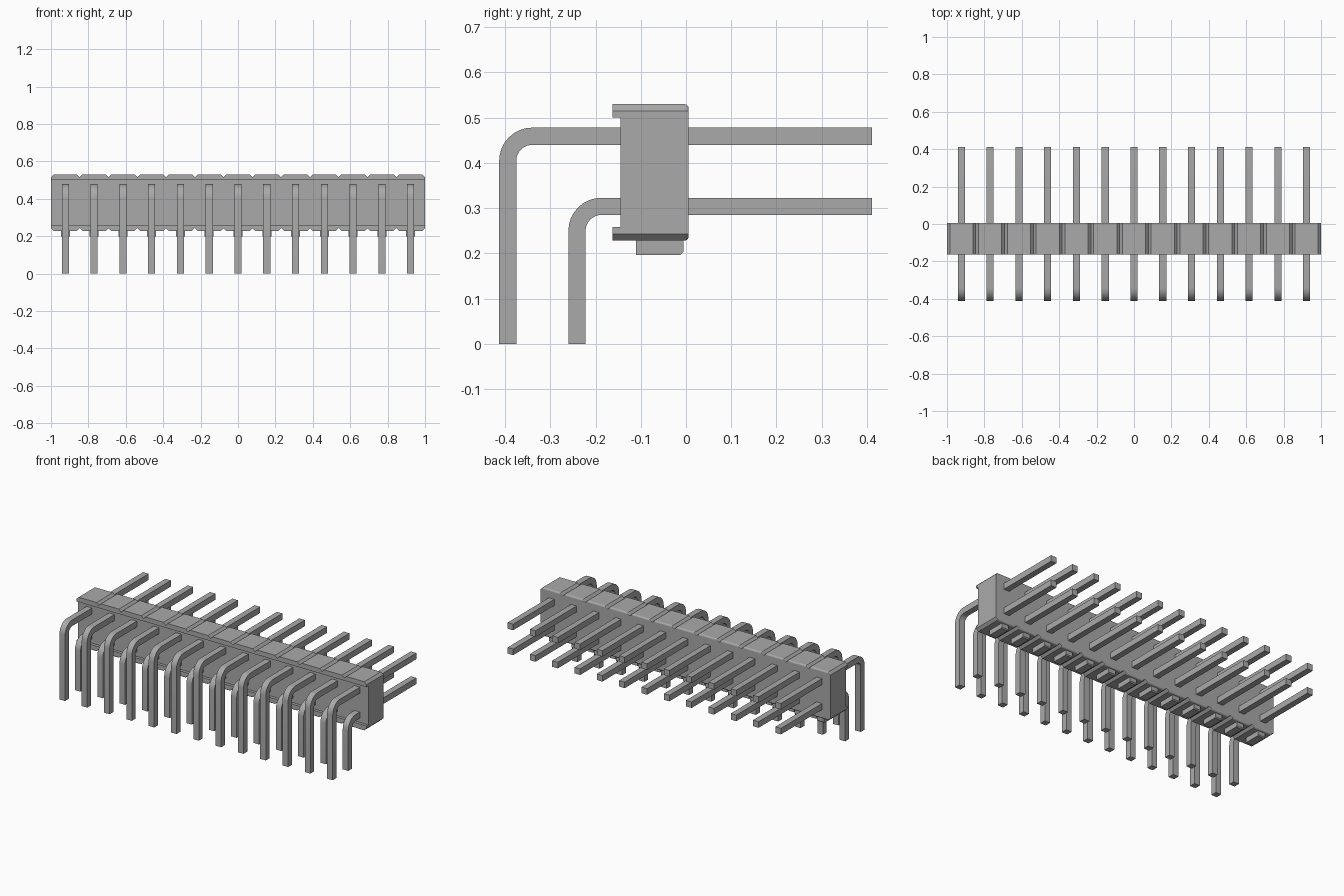
import bpy, bmesh, math

cube = bpy.data.objects.get("Cube")
if cube:
    bpy.data.objects.remove(cube, do_unlink=True)

COUNT = 13
PITCH = 2 / COUNT
PIN = 0.038

grey = bpy.data.materials.new("plain grey")
grey.use_nodes = True
grey.diffuse_color = (0.4, 0.4, 0.4, 1)
grey.node_tree.nodes["Principled BSDF"].inputs["Base Color"].default_value = (0.4, 0.4, 0.4, 1)


def loft(name, sections, smooth=False):
    """Join matching closed sections in order and cap both ends."""
    bm = bmesh.new()
    rings = [[bm.verts.new(p) for p in s] for s in sections]
    n = len(rings[0])
    for a, b in zip(rings, rings[1:]):
        for i in range(n):
            j = (i + 1) % n
            bm.faces.new((a[i], a[j], b[j], b[i]))
    bm.faces.new(rings[0][::-1])
    bm.faces.new(rings[-1])
    bmesh.ops.recalc_face_normals(bm, faces=bm.faces)
    mesh = bpy.data.meshes.new(name)
    bm.to_mesh(mesh)
    bm.free()
    mesh.materials.append(grey)
    obj = bpy.data.objects.new(name, mesh)
    bpy.context.collection.objects.link(obj)
    if smooth:
        bpy.ops.object.select_all(action='DESELECT')
        obj.select_set(True)
        bpy.context.view_layer.objects.active = obj
        bpy.ops.object.shade_smooth_by_angle(angle=math.radians(30))
    return obj


# Housing: lipped side profile swept along x, pinched at each segment boundary
LOW, HIGH, NOTCH, R = 0.228, 0.53, 0.015, 0.01
BACK, FRONT, LIP = 0.006, -0.145, -0.163
profile = [(LIP, LOW)]
for cz, start in ((LOW + R, -90), (HIGH - R, 0)):
    for k in range(5):
        a = math.radians(start + k * 22.5)
        profile.append((BACK - R + R * math.cos(a), cz + R * math.sin(a)))
profile += [(LIP, HIGH), (LIP, 0.5), (FRONT, 0.5), (FRONT, 0.258), (LIP, 0.258)]


def housing_section(x, inset):
    return [(x, y, min(max(z, LOW + inset), HIGH - inset)) for y, z in profile]


sections = []
for i in range(COUNT + 1):
    x = -1 + i * PITCH
    if i > 0:
        sections.append(housing_section(x - NOTCH, 0))
    sections.append(housing_section(x, NOTCH))
    if i < COUNT:
        sections.append(housing_section(x + NOTCH, 0))
loft("housing", sections)


# Pins: square wire from the back tip, round a right-angle bend, down to the ground
def pin(name, x, z_mid, y_leg):
    h, r = PIN / 2, 0.054
    path = [(0.411, z_mid, 90)]
    for k in range(9):
        a = 90 + k * 11.25
        t = math.radians(a)
        path.append((y_leg + r + r * math.cos(t), z_mid - r + r * math.sin(t), a))
    path.append((y_leg, 0, 180))
    rings = []
    for y, z, a in path:
        c, s = math.cos(math.radians(a)) * h, math.sin(math.radians(a)) * h
        rings.append([(x - h, y - c, z - s), (x + h, y - c, z - s),
                      (x + h, y + c, z + s), (x - h, y + c, z + s)])
    loft(name, rings, smooth=True)


# Standoff: small block under the housing with a clipped lower back corner
def standoff(name, x):
    w, c = 0.024, 0.006
    side = [(-0.11, 0.197), (-0.006 - c, 0.197), (-0.006, 0.197 + c),
            (-0.006, 0.24), (-0.11, 0.24)]
    loft(name, [[(x + d, y, z) for y, z in side] for d in (-w, w)])


for i in range(COUNT):
    x = -1 + (i + 0.5) * PITCH
    pin(f"upper_pin_{i + 1}", x, 0.459, -0.394)
    pin(f"lower_pin_{i + 1}", x, 0.304, -0.241)
    standoff(f"standoff_{i + 1}", x)
